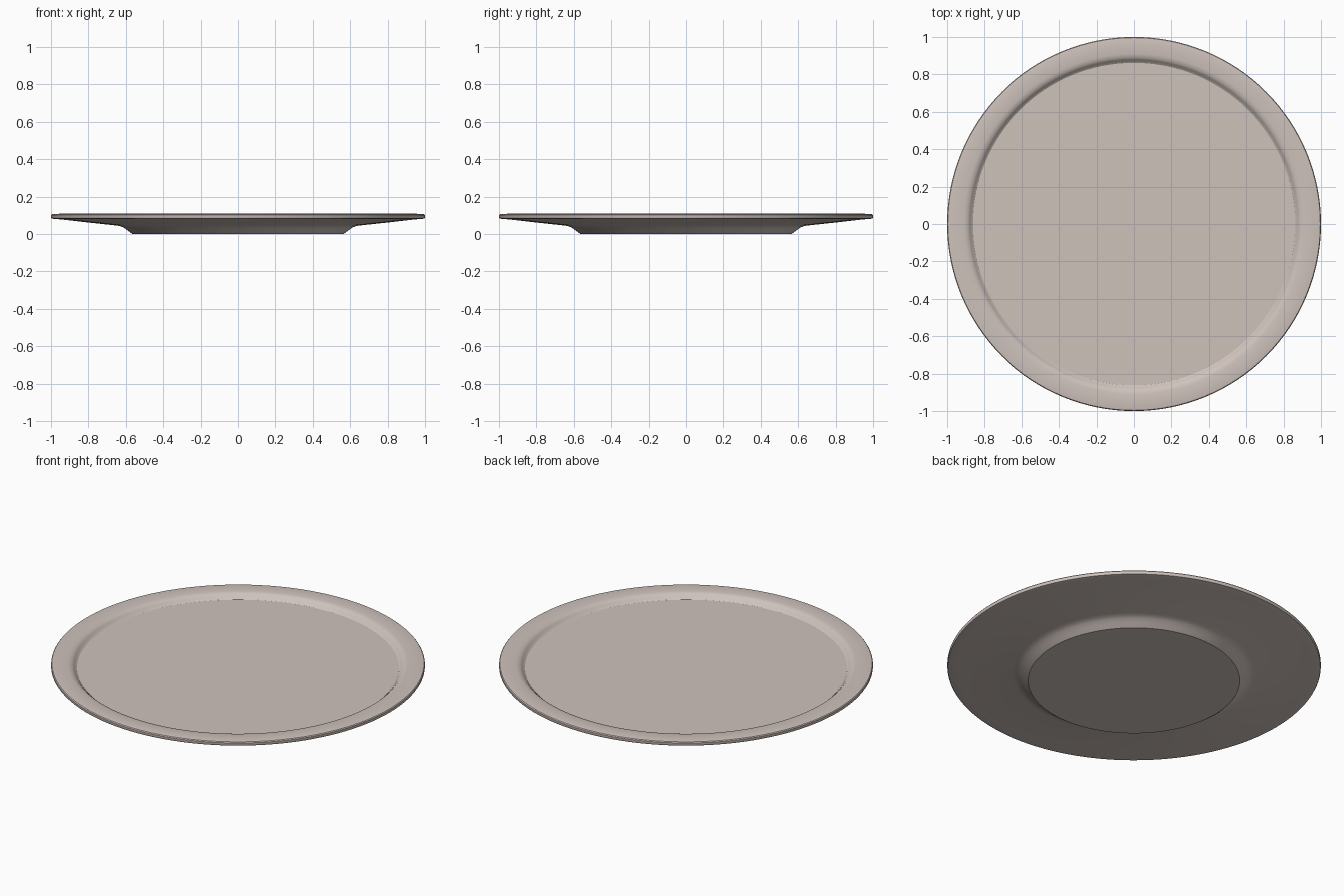
import bpy, bmesh, math

if "Cube" in bpy.data.objects:
    bpy.data.objects.remove(bpy.data.objects["Cube"])

# ceramic colour
mat = bpy.data.materials.new("warm_beige_ceramic")
mat.diffuse_color = (0.62, 0.54, 0.50, 1)
mat.use_nodes = True
mat.node_tree.nodes["Principled BSDF"].inputs["Base Color"].default_value = mat.diffuse_color

# cross-section (radius, height): underside foot, flare, rim, step, floor
profile = [(0, 0), (0.565, 0), (0.59, 0.018), (0.61, 0.033), (0.628, 0.041), (0.65, 0.045),
           (0.80, 0.061), (0.95, 0.078), (0.985, 0.080), (0.997, 0.083), (1.0, 0.088),
           (1.0, 0.100), (0.996, 0.105), (0.985, 0.107), (0.95, 0.108), (0.91, 0.107),
           (0.89, 0.103), (0.878, 0.093), (0.87, 0.083), (0.862, 0.078), (0, 0.078)]

# spin the cross-section into a plate
bm = bmesh.new()
verts = [bm.verts.new((r, 0, z)) for r, z in profile]
edges = [bm.edges.new(p) for p in zip(verts, verts[1:])]
bmesh.ops.spin(bm, geom=verts + edges, cent=(0, 0, 0), axis=(0, 0, 1),
               angle=2 * math.pi, steps=128, use_duplicate=False)
bmesh.ops.remove_doubles(bm, verts=bm.verts, dist=1e-5)
bmesh.ops.recalc_face_normals(bm, faces=bm.faces)
mesh = bpy.data.meshes.new("plate")
bm.to_mesh(mesh)
bm.free()
plate = bpy.data.objects.new("plate", mesh)
bpy.context.collection.objects.link(plate)
mesh.materials.append(mat)

# smooth the curves, keep the foot edge sharp
bpy.context.view_layer.objects.active = plate
plate.select_set(True)
bpy.ops.object.shade_smooth_by_angle(angle=math.radians(32))
